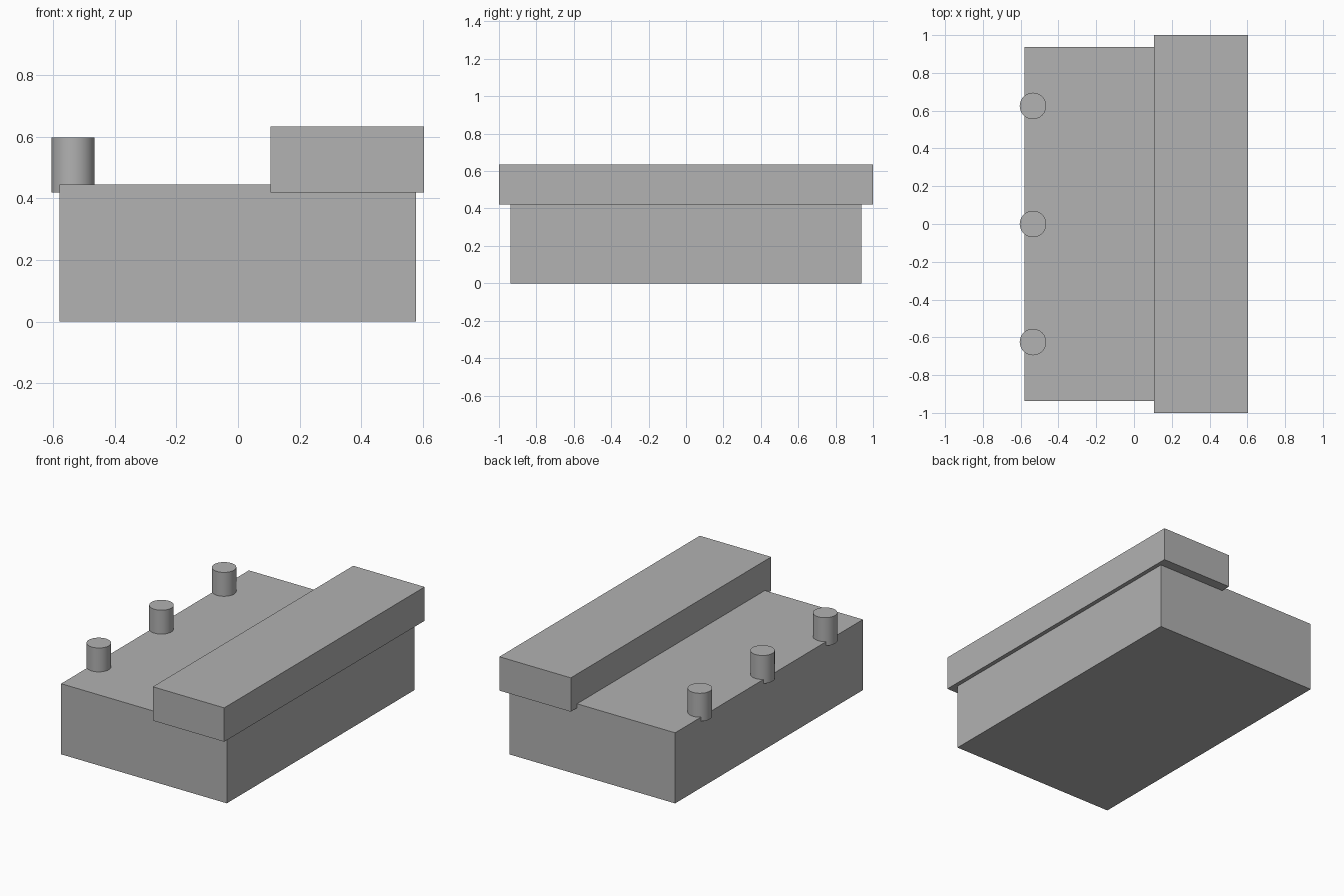
import bpy
import math

default = bpy.data.objects.get("Cube")
if default:
    bpy.data.objects.remove(default, do_unlink=True)

# One plain grey for every part
GREY = (0.445, 0.445, 0.445, 1.0)
grey = bpy.data.materials.new("plain_grey")
grey.use_nodes = True
grey.diffuse_color = GREY
bsdf = next(n for n in grey.node_tree.nodes if n.type == "BSDF_PRINCIPLED")
bsdf.inputs["Base Color"].default_value = GREY


def finish(name):
    obj = bpy.context.object
    obj.name = name
    obj.data.materials.append(grey)
    return obj


def box(name, low, high):
    centre = [(a + b) / 2 for a, b in zip(low, high)]
    bpy.ops.mesh.primitive_cube_add(size=1, location=centre)
    bpy.context.object.scale = [b - a for a, b in zip(low, high)]
    bpy.ops.object.transform_apply(location=False, rotation=False, scale=True)
    return finish(name)


def stud(name, y, low=0.42, high=0.597):
    bpy.ops.mesh.primitive_cylinder_add(
        vertices=48, radius=0.07, depth=high - low,
        location=(-0.535, y, (low + high) / 2))
    bpy.ops.object.shade_smooth_by_angle(angle=math.radians(30))
    return finish(name)


# Main block and the overhanging beam along its left edge
box("base_block", (-0.58, -0.937, 0), (0.578, 0.937, 0.446))
box("top_beam", (0.105, -1, 0.42), (0.604, 1, 0.634))

# Row of studs along the right edge
for label, y in (("front", -0.625), ("middle", 0), ("back", 0.625)):
    stud(label + "_stud", y)
